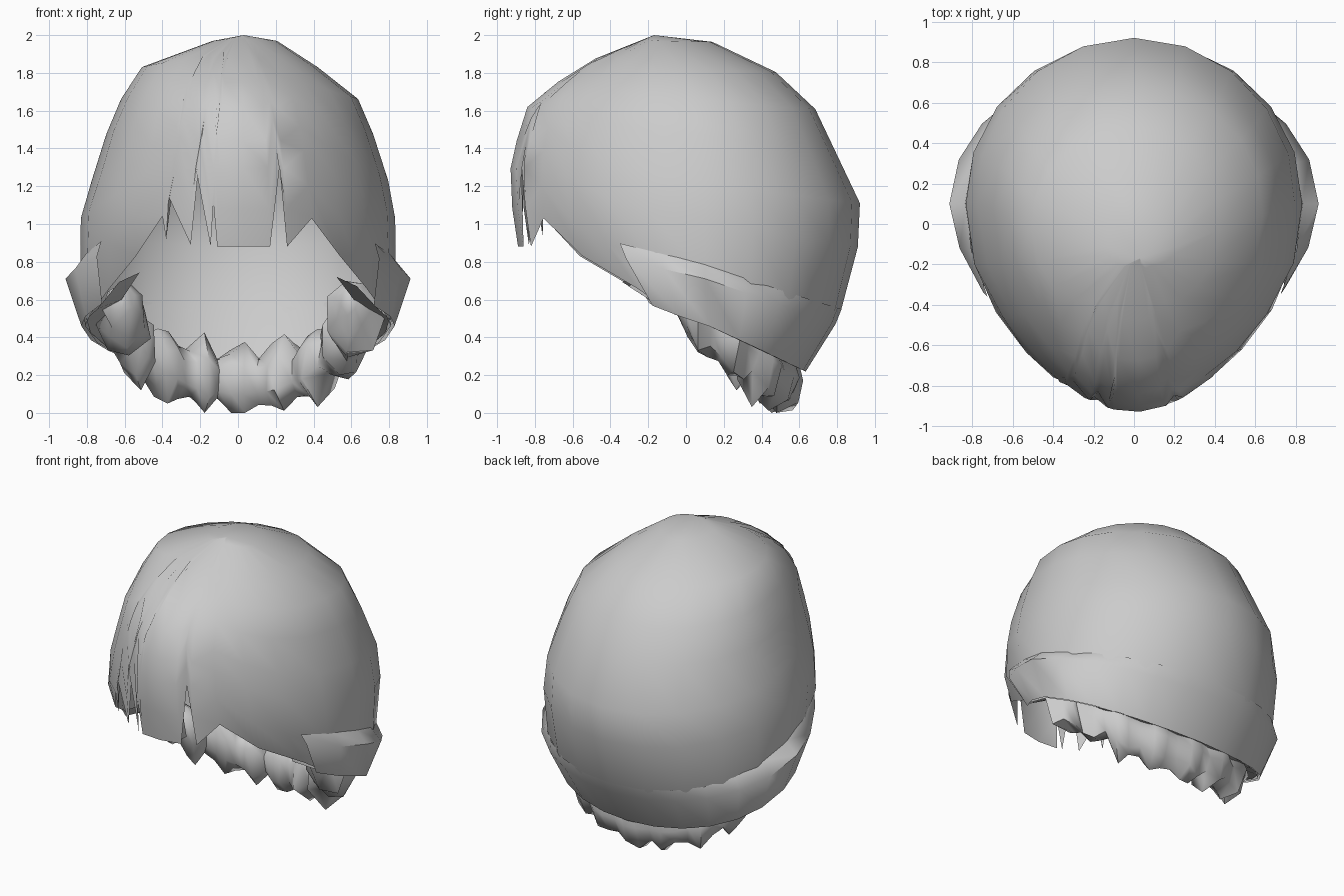
import bpy, random
from math import sin, cos, asin, radians, pi

if "Cube" in bpy.data.objects:
    bpy.data.objects.remove(bpy.data.objects["Cube"])
random.seed(4)

# Dome cross-sections: z, front y, back y, left width, right width, centre y
SECTIONS = [
    (0.20, -0.45, 0.62, 0.74, 0.74, 0.12),
    (0.50, -0.50, 0.80, 0.82, 0.82, 0.12),
    (0.66, -0.62, 0.88, 0.83, 0.83, 0.10),
    (0.80, -0.78, 0.90, 0.84, 0.84, 0.10),
    (0.88, -0.89, 0.91, 0.84, 0.84, 0.10),
    (1.07, -0.92, 0.94, 0.83, 0.83, 0.10),
    (1.30, -0.93, 0.83, 0.75, 0.78, 0.10),
    (1.60, -0.86, 0.69, 0.66, 0.67, 0.06),
    (1.69, -0.77, 0.63, 0.60, 0.62, 0.03),
    (1.86, -0.52, 0.40, 0.49, 0.38, -0.04),
    (1.98, -0.22, 0.10, 0.10, 0.19, -0.12),
    (2.00, -0.17, -0.17, 0.0, 0.0, -0.17),
]
# Lower edge seen from the side: y, z
RIM = [(-0.92, 0.95), (-0.7, 1.0), (-0.5, 0.8), (-0.15, 0.55), (0.1, 0.47), (0.63, 0.22)]
# Jagged fringe seen from the front: x, z
FRINGE = [(-0.68, 0.66), (-0.54, 0.83), (-0.40, 1.04), (-0.38, 0.92), (-0.365, 1.14),
          (-0.25, 0.89), (-0.22, 1.28), (-0.145, 0.88), (-0.13, 1.11), (-0.11, 0.88),
          (0.03, 0.88), (0.17, 0.88), (0.22, 1.30), (0.26, 0.88), (0.39, 1.03),
          (0.54, 0.83), (0.68, 0.66)]


def lerp_table(table, k):
    if k <= table[0][0]:
        return table[0][1:]
    for a, b in zip(table, table[1:]):
        if k <= b[0]:
            t = (k - a[0]) / (b[0] - a[0])
            return tuple(p + (q - p) * t for p, q in zip(a[1:], b[1:]))
    return table[-1][1:]


def surf(a, z, out=0.0):
    yf, yb, wl, wr, cy = lerp_table(SECTIONS, z)
    s, c = sin(a), cos(a)
    x = (wr if s > 0 else wl) * s
    y = cy - ((cy - yf) if c > 0 else (yb - cy)) * c
    if c > 0:  # flatter temples
        y += (0.06 if s > 0 else 0.045) * sin(2 * a) ** 2 * min(1, (2 - z) * 3)
    return (x + out * s, y - out * c, z)


def rim_z(a):
    z = 0.5
    for _ in range(40):
        z = 0.6 * z + 0.4 * lerp_table(RIM, surf(a, z)[1])[0]
    return z


def grid(rows, closed):
    n = len(rows[0])
    verts = [p for r in rows for p in r]
    faces = []
    for i in range(len(rows) - 1):
        for j in range(n if closed else n - 1):
            k = (j + 1) % n
            faces.append((i * n + j, (i + 1) * n + j, (i + 1) * n + k, i * n + k))
    return verts, faces


def make(name, verts, faces, angle=60):
    me = bpy.data.meshes.new(name)
    me.from_pydata(verts, [], faces)
    ob = bpy.data.objects.new(name, me)
    bpy.context.collection.objects.link(ob)
    bpy.ops.object.select_all(action='DESELECT')
    bpy.context.view_layer.objects.active = ob
    ob.select_set(True)
    bpy.ops.object.mode_set(mode='EDIT')
    bpy.ops.mesh.select_all(action='SELECT')
    bpy.ops.mesh.normals_make_consistent(inside=False)
    bpy.ops.object.mode_set(mode='OBJECT')
    bpy.ops.object.shade_smooth_by_angle(angle=radians(angle))
    return ob


# Hair dome with jagged fringe; columns hold (angle at crown, angle at edge, edge z)
columns = []
for x, z in FRINGE:
    w = lerp_table(SECTIONS, z)[2 if x < 0 else 3]
    columns.append((asin(x / 0.84), asin(x / w), z))
for deg in range(72, 289, 18):
    a = radians(deg)
    columns.append((a, a, rim_z(a)))
rows = []
for f in (0.02, 0.11, 0.22, 0.34, 0.5, 0.63, 0.82, 1.0):
    g = f ** 4
    rows.append([surf(a0 + (a1 - a0) * g, 2 - (2 - zr) * f) for a0, a1, zr in columns])
verts, faces = grid(rows, True)
apex = len(verts)
verts.append((0.03, -0.17, 2.0))
n = len(columns)
faces += [(apex, j, (j + 1) % n) for j in range(n)]
make("hair_dome", verts, faces)

# Raised band, bulging over the ears and blending into the dome elsewhere
rows = []
angles = [radians(60 + 240 * i / 16) for i in range(17)]
for dz, out in ((0.33, -0.01), (0.25, 0.08), (0.0, 0.02)):
    row = []
    for a in angles:
        bulge = 0.12 + 0.88 * abs(sin(a)) ** (12 if cos(a) > 0 else 5)
        row.append(surf(a, rim_z(a) + dz, out * bulge))
    rows.append(row)
make("hair_band", *grid(rows, False))

# Underside lip turning inwards from the edge
lip_angles = [radians(50 + 260 * i / 16) for i in range(17)]
lip = [[surf(a, rim_z(a) + 0.01, -0.01) for a in lip_angles],
       [(p[0], p[1], p[2] + 0.06) for p in (surf(a, rim_z(a), -0.15) for a in lip_angles)]]
make("hair_underside", *grid(lip, False))

# Lumpy curls hanging under the band in a U from side to side
RINGS, SIDES = 30, 7
rows = []
for i in range(RINGS):
    p = radians(-104 + 208 * i / (RINGS - 1))
    lump = (1.18, 0.8, 0.98)[i % 3] * random.uniform(0.88, 1.1)
    if i in (0, RINGS - 1):
        lump = 0.4
    cx, cy, cz = 0.61 * sin(p), 0.06 + 0.45 * cos(p), 0.51 - 0.34 * cos(p)
    row = []
    for j in range(SIDES):
        t = 2 * pi * j / SIDES
        r = 0.12 * lump * cos(t) * random.uniform(0.7, 1.2)
        h = 0.18 * lump * sin(t) * random.uniform(0.75, 1.12)
        row.append((cx + r * sin(p), cy + r * cos(p), max(0.0, cz + h)))
    rows.append(row)
verts, faces = grid(rows, True)
faces += [tuple(range(SIDES)), tuple(range((RINGS - 1) * SIDES, RINGS * SIDES))]
make("nape_curls", verts, faces)
